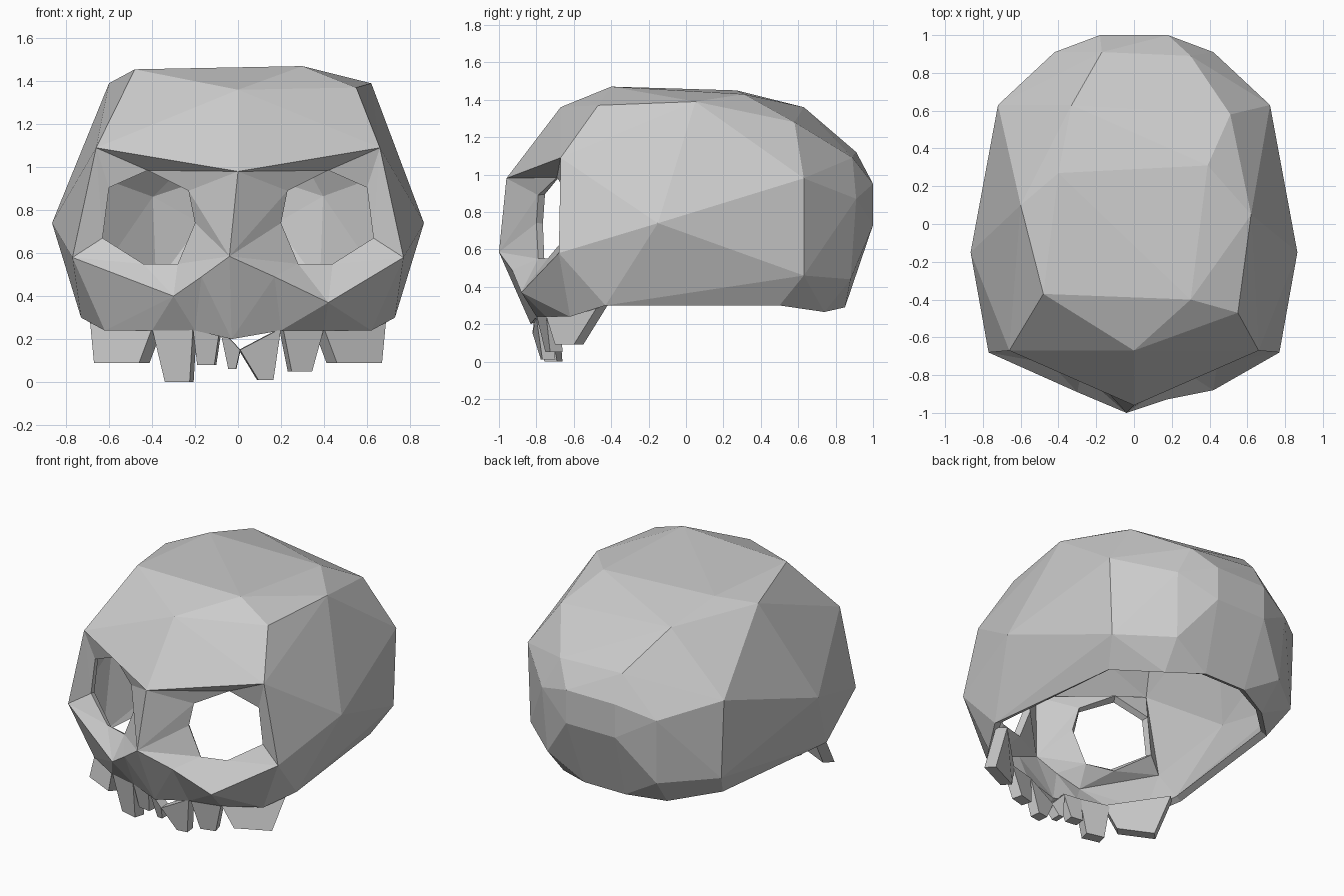
import bpy
import bmesh
from mathutils import Vector

cube = bpy.data.objects.get("Cube")
if cube:
    bpy.data.objects.remove(cube, do_unlink=True)

bone = bpy.data.materials.new("bone grey")
bone.use_nodes = True
bone.diffuse_color = (0.6, 0.6, 0.6, 1)
bone.node_tree.nodes["Principled BSDF"].inputs["Base Color"].default_value = (0.6, 0.6, 0.6, 1)


def make_object(name, bm):
    mesh = bpy.data.meshes.new(name)
    bm.to_mesh(mesh)
    bm.free()
    mesh.materials.append(bone)
    obj = bpy.data.objects.new(name, mesh)
    bpy.context.collection.objects.link(obj)
    return obj


def mirrored(points):
    return [Vector((s * x, y, z)) for s in (1, -1) for x, y, z in points]


# Landmarks shared by the braincase and the face
brow = Vector((0, -0.96, 0.98))
brow_outer = (0.66, -0.67, 1.09)
cheek = (0.77, -0.68, 0.58)
jaw = (0.62, -0.62, 0.24)

face_border = [brow] + mirrored([brow_outer, cheek])
jaw_corners = mirrored([jaw])

# Lower opening, sides and back of the braincase
rim = mirrored([(0.73, -0.43, 0.3), (0.62, 0.5, 0.3), (0.38, 0.74, 0.265), (0.15, 0.85, 0.29)])
sides = mirrored([(0.865, -0.15, 0.74), (0.72, 0.63, 0.98), (0.7, 0.63, 0.46),
                  (0.42, 0.91, 0.87), (0.4, 0.88, 0.44), (0.18, 1, 0.95), (0.18, 1, 0.73)])

# Slightly uneven crown
crown = [Vector(p) for p in (
    (0, -0.67, 1.36), (0.3, -0.4, 1.47), (-0.48, -0.37, 1.455), (0.55, -0.47, 1.37),
    (0.62, 0.05, 1.39), (-0.6, 0.1, 1.39), (0.39, 0.31, 1.43), (-0.4, 0.27, 1.45),
    (0.51, 0.58, 1.28), (-0.33, 0.63, 1.36), (0.3, 0.89, 1.09), (-0.17, 0.91, 1.12))]

bm = bmesh.new()
add = lambda points: {bm.verts.new(p) for p in points}
face_set, jaw_set, rim_set = add(face_border), add(jaw_corners), add(rim)
add(sides + crown)
bmesh.ops.convex_hull(bm, input=bm.verts[:])

# Open the underside and the front of the hull
openings = [f for f in bm.faces
            if set(f.verts) <= face_set | jaw_set or set(f.verts) <= rim_set | jaw_set]
bmesh.ops.delete(bm, geom=openings, context="FACES")
bmesh.ops.delete(bm, geom=[v for v in bm.verts if not v.link_faces], context="VERTS")

# Face mask: one half described by letters, built on both sides around an eye socket
half = {
    "B": brow, "O": brow_outer, "C": cheek, "J": jaw,
    "T": (0.42, -0.69, 0.985), "U": (0.23, -0.79, 0.89), "V": (0.2, -0.8, 0.74),
    "W": (0.28, -0.79, 0.55), "X": (0.44, -0.74, 0.55), "Y": (0.63, -0.64, 0.67),
    "Z": (0.6, -0.64, 0.905), "M": (0.42, -0.88, 0.37), "Q": (0.17, -0.93, 0.49),
    "K": (0.4, -0.75, 0.24), "L": (0.2, -0.8, 0.24),
}
nose, lip = Vector((-0.04, -1, 0.585)), Vector((-0.03, -0.83, 0.2))
triangles = "BUT BTO OTZ OZY OYC CYX CXM MXW MWQ QWN NWV NVU NUB CMJ MJK MKL MLQ QLF QFN"

for side in (1, -1):
    verts = {k: bm.verts.new((side * p[0], p[1], p[2])) for k, p in half.items()}
    verts["N"], verts["F"] = bm.verts.new(nose), bm.verts.new(lip)
    if side < 0:
        verts["M"].co = (-0.3, -0.89, 0.4)
        verts["Q"].co = (-0.17, -0.945, 0.49)
    for tri in triangles.split():
        corners = [verts[k] for k in tri]
        bm.faces.new(corners if side > 0 else corners[::-1])

bmesh.ops.remove_doubles(bm, verts=bm.verts[:], dist=0.001)
bmesh.ops.recalc_face_normals(bm, faces=bm.faces[:])
middle = Vector((0, 0, 0.75))
if sum(f.normal.dot(f.calc_center_median() - middle) for f in bm.faces) < 0:
    bmesh.ops.reverse_faces(bm, faces=bm.faces[:])

skull = make_object("skull_shell", bm)
shell = skull.modifiers.new("Bone thickness", "SOLIDIFY")
shell.thickness = 0.045
shell.offset = -1


# Teeth: tapered blocks hanging from the jaw arc
def tooth(name, top_a, top_b, low_a, low_b):
    bm = bmesh.new()
    outer = [Vector(p) for p in (top_a, top_b, low_b, low_a)]
    along = (outer[1] - outer[0]).normalized()
    inward = Vector((-along.y, along.x, 0)).normalized() * 0.07
    front = [bm.verts.new(p) for p in outer]
    back = [bm.verts.new(p + inward) for p in outer]
    bm.faces.new(front)
    bm.faces.new(back[::-1])
    for i in range(4):
        j = (i + 1) % 4
        bm.faces.new((front[j], front[i], back[i], back[j]))
    bmesh.ops.recalc_face_normals(bm, faces=bm.faces[:])
    make_object(name, bm)


def arc(x):
    return -0.82 + 0.45 * x * x


# Name, top left, top right, bottom left, bottom right, bottom height
front_teeth = [
    ("right_canine", -0.4, -0.21, -0.34, -0.225, 0),
    ("right_incisor", -0.21, -0.085, -0.19, -0.11, 0.08),
    ("broken_incisor", -0.085, 0.01, -0.045, -0.01, 0.06),
    ("left_incisor", 0.01, 0.2, 0.095, 0.165, 0.01),
    ("left_canine", 0.21, 0.4, 0.25, 0.345, 0.05),
]
for name, a, b, c, d, low in front_teeth:
    tops = [(x, arc(x), 0.25 if abs(x) > 0.05 else 0.15) for x in (a, b)]
    lows = [(x, arc(x) + 0.04, low) for x in (c, d)]
    tooth(name, *tops, *lows)

for name, s in (("left_molar", 1), ("right_molar", -1)):
    inner = [(s * 0.4, -0.75, 0.25), (s * 0.46, -0.7, 0.09)]
    outer = [(s * 0.69, -0.47, 0.3), (s * 0.67, -0.6, 0.09)]
    first, last = (inner, outer) if s > 0 else (outer, inner)
    tooth(name, first[0], last[0], first[1], last[1])
